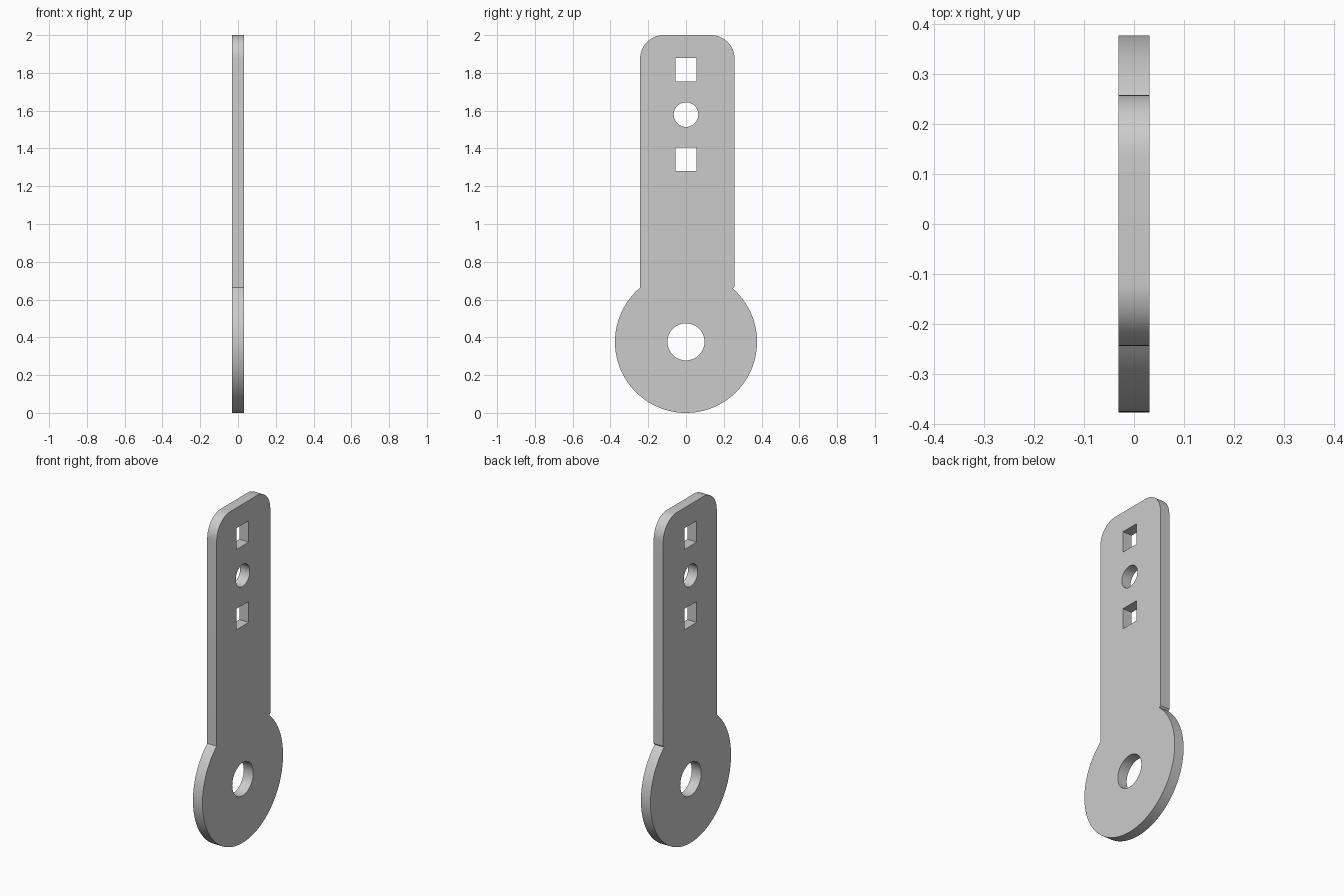
import bpy
import bmesh
from math import sin, cos, pi, asin, sqrt, radians

cube = bpy.data.objects.get("Cube")
if cube:
    bpy.data.objects.remove(cube, do_unlink=True)

HALF_THICK = 0.031
DISC_R = 0.376            # round end, also the height of its centre
LEFT, RIGHT, TOP = -0.243, 0.257, 2.0
CORNER_R = 0.125

grey = bpy.data.materials.new("light grey")
grey.use_nodes = True
colour = (0.6, 0.6, 0.6, 1)
grey.diffuse_color = colour
grey.node_tree.nodes["Principled BSDF"].inputs["Base Color"].default_value = colour


def arc(cy, cz, r, start, end, steps):
    """Points on an arc in the (y, z) plane."""
    angles = [start + (end - start) * i / steps for i in range(steps + 1)]
    return [(cy + r * cos(a), cz + r * sin(a)) for a in angles]


def circle(cz, r, steps=64):
    return arc(0, cz, r, 0, 2 * pi, steps)[:-1]


def square(cz, half_w, half_h):
    return [(-half_w, cz - half_h), (half_w, cz - half_h),
            (half_w, cz + half_h), (-half_w, cz + half_h)]


# Outline: round end, small notch, straight arm with two rounded top corners
notch_y = 0.248
left_angle = pi - asin(sqrt(DISC_R ** 2 - LEFT ** 2) / DISC_R)
right_angle = asin(sqrt(DISC_R ** 2 - notch_y ** 2) / DISC_R)
outline = arc(0, DISC_R, DISC_R, left_angle, 2 * pi + right_angle, 96)
outline.append((RIGHT, 0.668))
outline += arc(RIGHT - CORNER_R, TOP - CORNER_R, CORNER_R, 0, pi / 2, 16)
outline += arc(LEFT + CORNER_R, TOP - CORNER_R, CORNER_R, pi / 2, pi, 16)

# Holes: large pivot hole, then square, round, square up the arm
holes = [circle(DISC_R, 0.098), square(1.342, 0.056, 0.062),
         circle(1.579, 0.065), square(1.817, 0.056, 0.063)]

# Plate as a filled, extruded flat curve standing in the yz plane
curve = bpy.data.curves.new("lever_plate", "CURVE")
curve.dimensions = "2D"
curve.fill_mode = "BOTH"
curve.extrude = HALF_THICK
for points in [outline] + holes:
    spline = curve.splines.new("POLY")
    spline.points.add(len(points) - 1)
    for p, (y, z) in zip(spline.points, points):
        p.co = (y, z, 0, 1)
    spline.use_cyclic_u = True

plate = bpy.data.objects.new("lever_plate", curve)
bpy.context.collection.objects.link(plate)
plate.rotation_euler = (pi / 2, 0, pi / 2)

# Turn into a welded mesh with crisp rims
bpy.ops.object.select_all(action="DESELECT")
plate.select_set(True)
bpy.context.view_layer.objects.active = plate
bpy.ops.object.convert(target="MESH")
bpy.ops.object.transform_apply(location=False, rotation=True, scale=False)
bm = bmesh.new()
bm.from_mesh(plate.data)
bmesh.ops.remove_doubles(bm, verts=bm.verts, dist=0.0001)
bmesh.ops.recalc_face_normals(bm, faces=bm.faces)
bm.to_mesh(plate.data)
bm.free()
plate.data.materials.clear()
plate.data.materials.append(grey)
bpy.ops.object.shade_smooth_by_angle(angle=radians(30))
